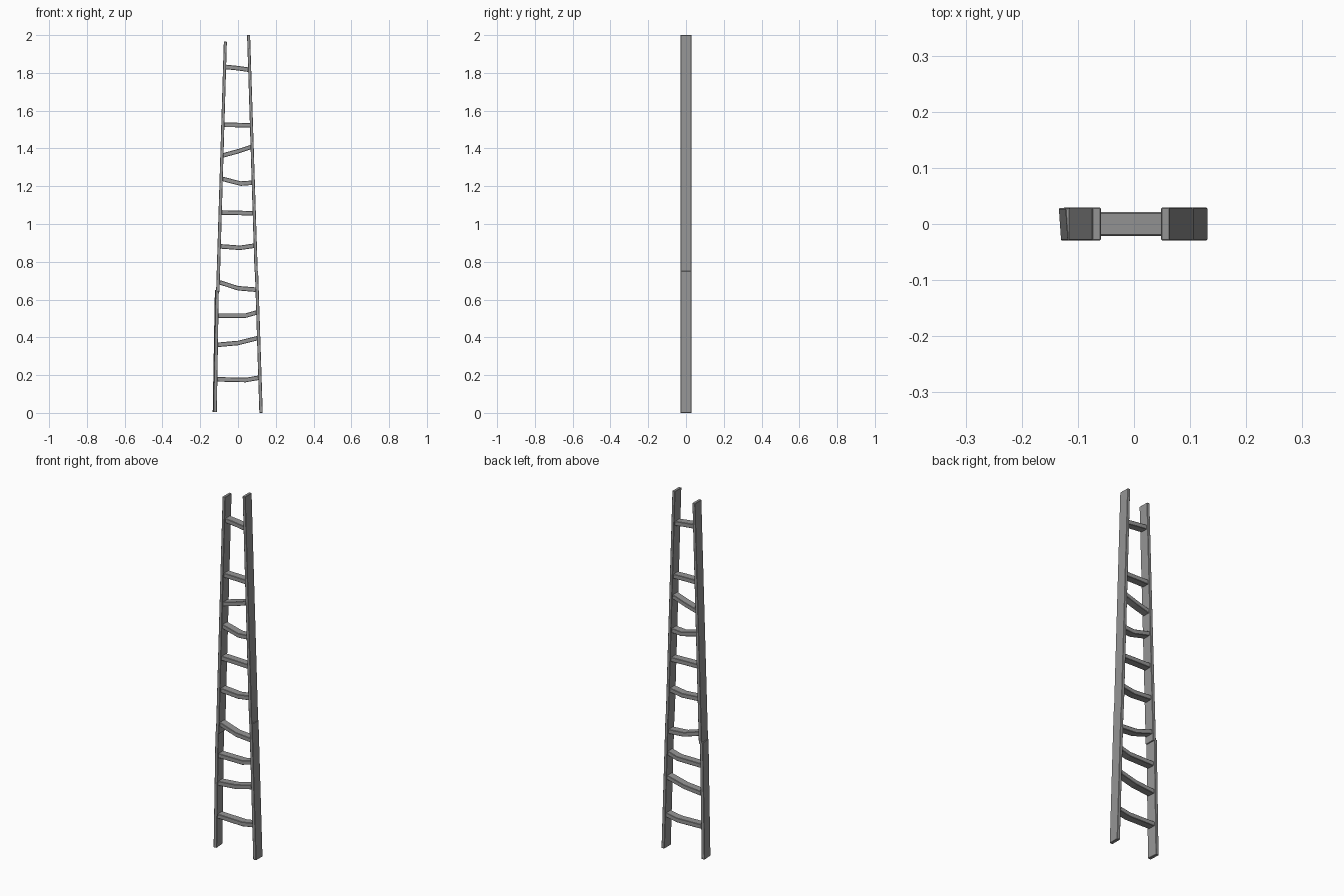
import bpy, bmesh, math
from mathutils import Vector, Matrix

cube = bpy.data.objects.get("Cube")
if cube:
    bpy.data.objects.remove(cube, do_unlink=True)

mat = bpy.data.materials.new("weathered grey wood")
mat.use_nodes = True
GREY = (0.3, 0.3, 0.3, 1)
mat.diffuse_color = GREY
mat.node_tree.nodes["Principled BSDF"].inputs["Base Color"].default_value = GREY


def beam(name, sections, bevel):
    """Loft rectangular rings: each section is four corner points."""
    bm = bmesh.new()
    rings = [[bm.verts.new(p) for p in s] for s in sections]
    for a, b in zip(rings, rings[1:]):
        for i in range(4):
            j = (i + 1) % 4
            bm.faces.new((a[i], a[j], b[j], b[i]))
    bm.faces.new(rings[0][::-1])
    bm.faces.new(rings[-1])
    bmesh.ops.recalc_face_normals(bm, faces=bm.faces)
    me = bpy.data.meshes.new(name)
    bm.to_mesh(me)
    bm.free()
    me.materials.append(mat)
    ob = bpy.data.objects.new(name, me)
    bpy.context.collection.objects.link(ob)
    mod = ob.modifiers.new("worn edges", "BEVEL")
    mod.width = bevel
    mod.segments = 1
    mod.limit_method = "ANGLE"
    mod.angle_limit = math.radians(50)
    return ob


CORNERS = ((-1, -1), (1, -1), (1, 1), (-1, 1))


# Side rails: each is a lower and an upper plank, joined at a crack
def rail(name, x0, z0, x1, z1, w0, w1, twist=0):
    rot = Matrix.Rotation(math.radians(twist), 3, "Z")
    secs = []
    for x, z, w in ((x0, z0, w0), (x1, z1, w1)):
        secs.append([Vector((x, 0, z)) + rot @ Vector((sx * w / 2, sy * 0.029, 0))
                     for sx, sy in CORNERS])
    beam(name, secs, 0.0015)


rail("right_rail_lower", -0.123, 0.004, -0.112, 0.65, 0.018, 0.017, 4)
rail("right_rail_upper", -0.107, 0.64, -0.067, 1.965, 0.018, 0.016)
rail("left_rail_lower", 0.122, 0.0, 0.098, 0.75, 0.018, 0.017)
rail("left_rail_upper", 0.096, 0.745, 0.056, 2.0, 0.017, 0.016)


# Rungs: heights at the right end, at a bend, and at the left end
RUNGS = [
    (0.178, 0.174, 0.187, 0.04),
    (0.36, 0.37, 0.397, 0.0),
    (0.515, 0.515, 0.533, 0.04),
    (0.693, 0.66, 0.652, 0.0),
    (0.882, 0.874, 0.886, 0.01),
    (1.061, 1.059, 1.056, 0.0),
    (1.24, 1.214, 1.219, 0.015),
    (1.362, 1.385, 1.41, 0.0),
    (1.525, 1.524, 1.522, 0.0),
    (1.832, 1.825, 1.816, 0.0),
]
for n, (za, zm, zb, xm) in enumerate(RUNGS):
    xa, xb = -0.123 + 0.029 * za, 0.121 - 0.0325 * zb
    secs = [[Vector((x, sy * 0.021, z + sz * 0.012)) for sy, sz in CORNERS]
            for x, z in ((xa, za), (xm, zm), (xb, zb))]
    beam(f"rung_{n + 1}", secs, 0.002)
